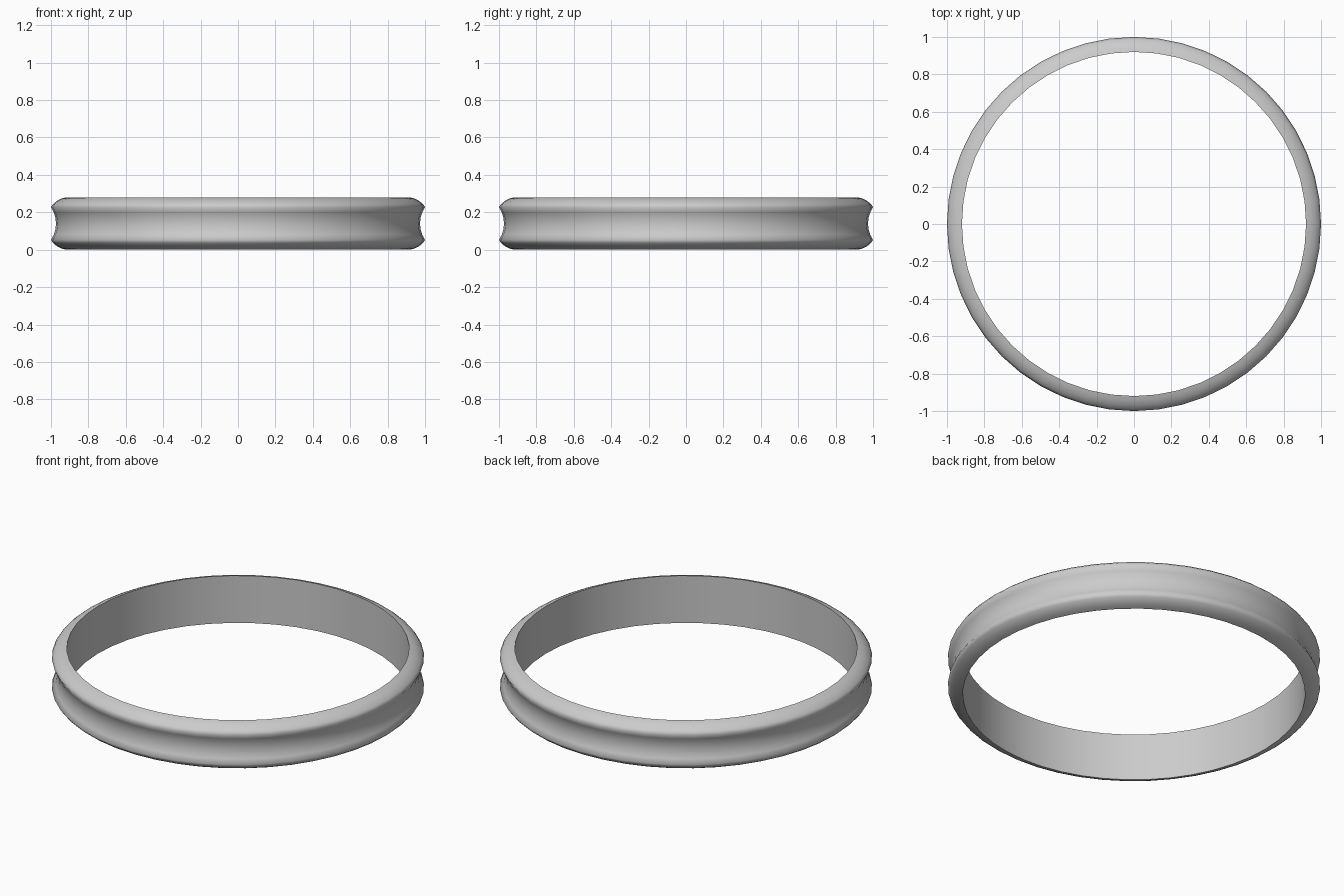
import bpy
import bmesh
import math

cube = bpy.data.objects.get("Cube")
if cube:
    bpy.data.objects.remove(cube, do_unlink=True)

SEGMENTS = 48
HEIGHT = 0.28

# Lower half of the cross-section (radius, height), from inner rim to groove
lower = [(0.92, 0.0), (0.945, 0.007), (0.97, 0.02), (0.989, 0.036),
         (1.0, 0.052), (0.985, 0.08), (0.976, 0.11)]
profile = lower + [(0.973, HEIGHT / 2)] + [(r, HEIGHT - z) for r, z in reversed(lower)]

# Spin the closed cross-section into a ring
bm = bmesh.new()
rings = []
for i in range(SEGMENTS):
    a = 2 * math.pi * i / SEGMENTS
    rings.append([bm.verts.new((r * math.cos(a), r * math.sin(a), z)) for r, z in profile])
count = len(profile)
for i in range(SEGMENTS):
    here, after = rings[i], rings[(i + 1) % SEGMENTS]
    for j in range(count):
        k = (j + 1) % count
        bm.faces.new((here[j], after[j], after[k], here[k])).smooth = True
    # Crisp inner rims, everything else smooth
    for j in (0, count - 1):
        bm.edges.get((here[j], after[j])).smooth = False
bmesh.ops.recalc_face_normals(bm, faces=bm.faces)

mesh = bpy.data.meshes.new("grooved_ring")
bm.to_mesh(mesh)
bm.free()
ring = bpy.data.objects.new("grooved_ring", mesh)
bpy.context.collection.objects.link(ring)

# Plain light grey
color = (0.6, 0.6, 0.6, 1)
mat = bpy.data.materials.new("light_grey")
mat.use_nodes = True
mat.diffuse_color = color
mat.node_tree.nodes["Principled BSDF"].inputs["Base Color"].default_value = color
mesh.materials.append(mat)
